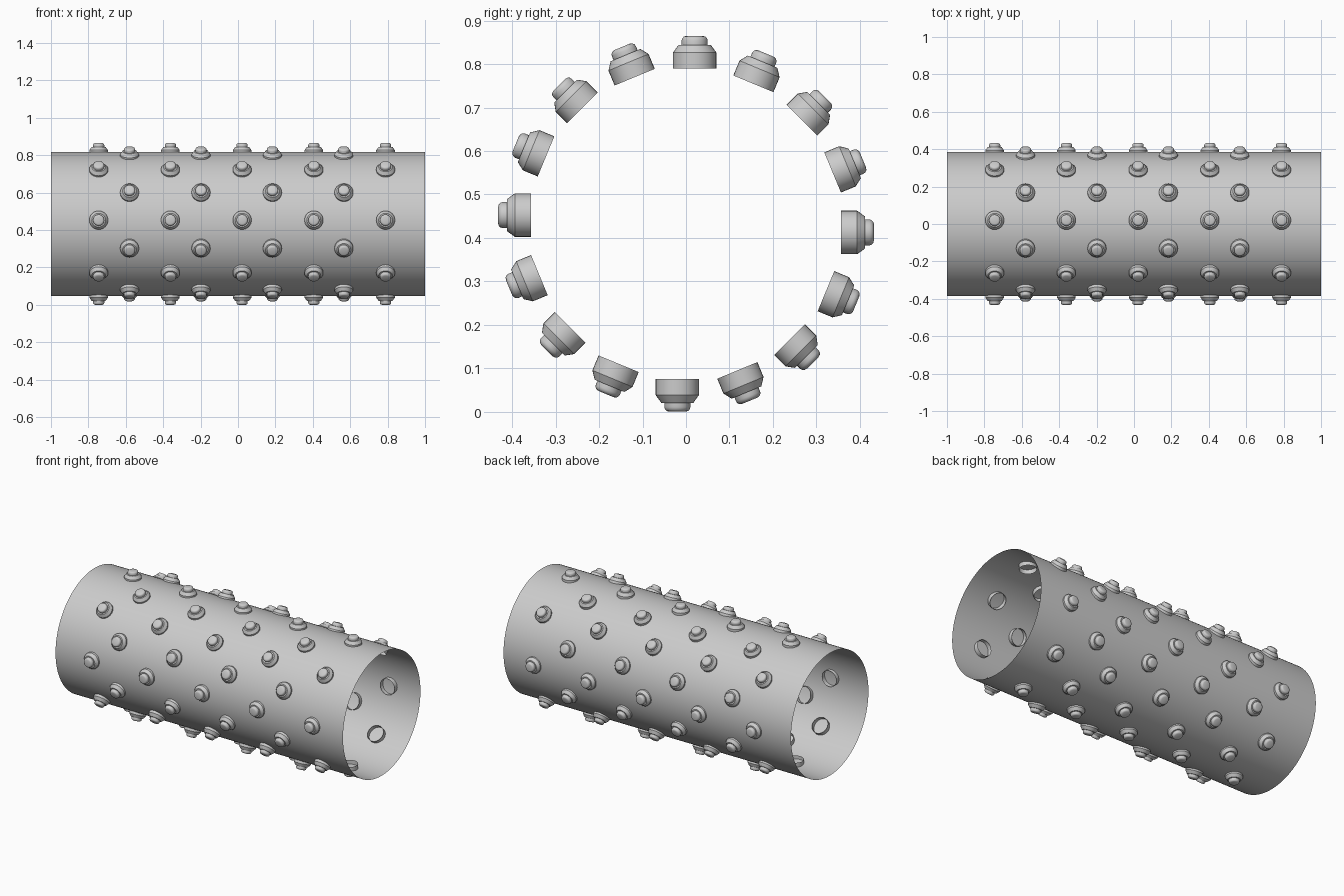
import bpy, bmesh
from math import pi, sin, cos, radians
from mathutils import Matrix

if "Cube" in bpy.data.objects:
    bpy.data.objects.remove(bpy.data.objects["Cube"])

CENTRE_Z = 0.4325   # axis height of the tube
TUBE_R = 0.385
BASE_R = 0.357      # distance from the axis to the open stud base


def revolve(name, profile, segments, cap=False):
    """Revolve (radius, height) points around z into a mesh."""
    bm = bmesh.new()
    rings = [[bm.verts.new((r * cos(2 * pi * i / segments), r * sin(2 * pi * i / segments), h))
              for i in range(segments)] for r, h in profile]
    for low, high in zip(rings, rings[1:]):
        for i in range(segments):
            j = (i + 1) % segments
            bm.faces.new((low[i], low[j], high[j], high[i]))
    if cap:
        bm.faces.new(rings[-1])
    mesh = bpy.data.meshes.new(name)
    bm.to_mesh(mesh)
    bm.free()
    mesh.shade_smooth()
    mesh.set_sharp_from_angle(angle=radians(30))
    return mesh


def add(name, mesh, matrix):
    obj = bpy.data.objects.new(name, mesh)
    bpy.context.collection.objects.link(obj)
    obj.matrix_world = matrix


# Open thin tube along x
to_axis = Matrix.Translation((0, 0, CENTRE_Z))
tube = revolve("tube", [(TUBE_R, -1), (TUBE_R, 1)], 128)
add("tube", tube, to_axis @ Matrix.Rotation(pi / 2, 4, 'Y'))

# Stepped stud: cylinder, chamfer, flat shoulder, rounded button; open underneath
stud = revolve("stud", [(0.05, 0), (0.05, 0.037), (0.037, 0.055), (0.03, 0.055),
                        (0.03, 0.065), (0.0285, 0.070), (0.025, 0.0737),
                        (0.019, 0.0755)], 32, cap=True)

# Two staggered sets of stud rings, each stud shifted slightly sideways
rings = [(-0.745 + 0.3835 * i, 0) for i in range(5)]
rings += [(-0.58 + 0.382 * i, 22.5) for i in range(4)]
for x, start in rings:
    for k in range(8):
        turn = Matrix.Rotation(-radians(start + 45 * k), 4, 'X')
        add("stud", stud, to_axis @ Matrix.Translation((x, 0, 0)) @ turn
            @ Matrix.Translation((0, 0.02, BASE_R)))
